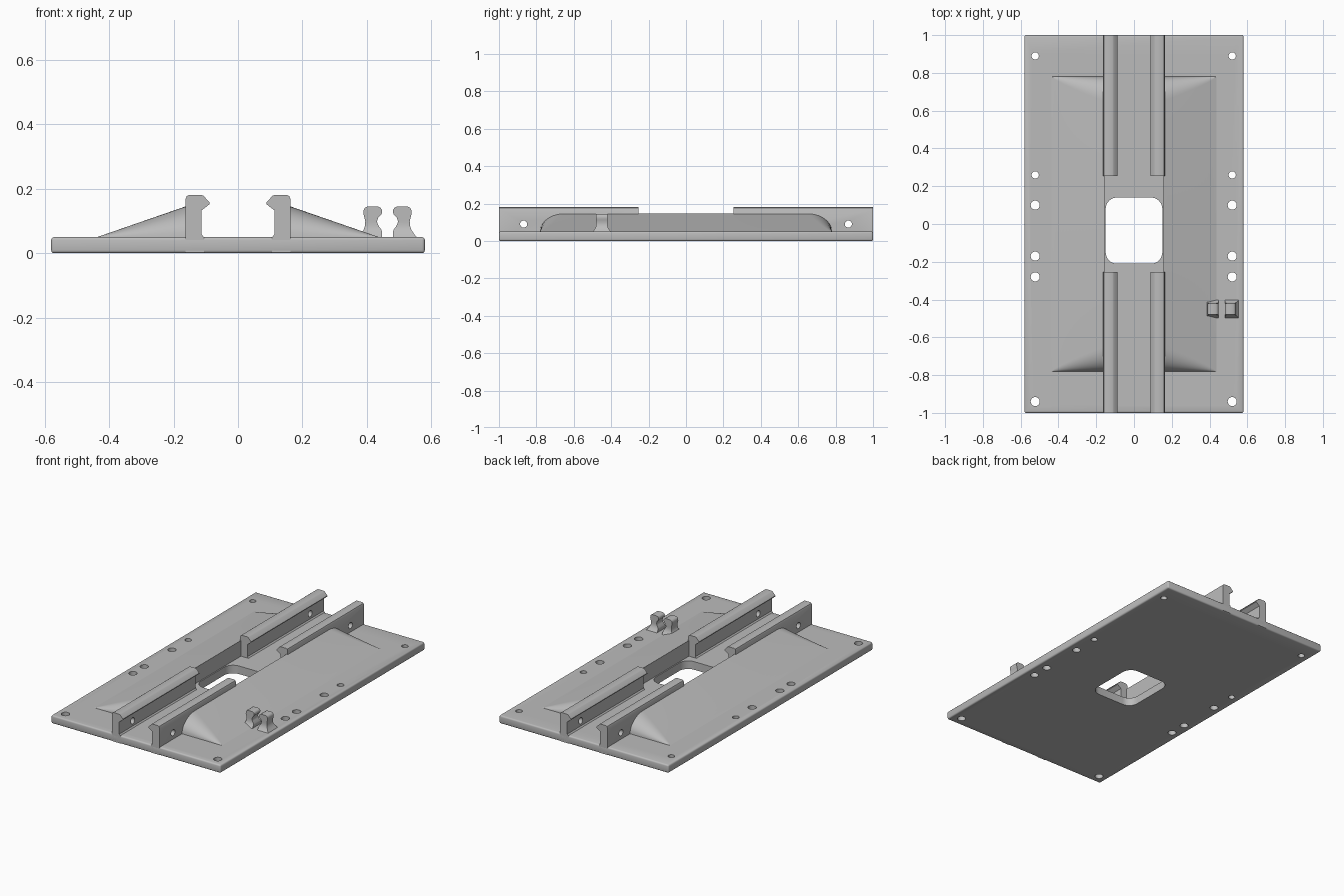
import bpy, bmesh, math

cube = bpy.data.objects.get("Cube")
if cube:
    bpy.data.objects.remove(cube, do_unlink=True)

grey = bpy.data.materials.new("mid_grey")
grey.use_nodes = True
colour = (0.5, 0.5, 0.5, 1)
grey.diffuse_color = colour
grey.node_tree.nodes["Principled BSDF"].inputs["Base Color"].default_value = colour


def make(name, verts, faces):
    mesh = bpy.data.meshes.new(name)
    mesh.from_pydata(verts, [], faces)
    bm = bmesh.new()
    bm.from_mesh(mesh)
    bmesh.ops.recalc_face_normals(bm, faces=bm.faces)
    bm.to_mesh(mesh)
    bm.free()
    mesh.materials.append(grey)
    obj = bpy.data.objects.new(name, mesh)
    bpy.context.collection.objects.link(obj)
    return obj


def loft(name, rings):
    """Closed solid through rings that share one point count."""
    n = len(rings[0])
    faces = [(k * n + i, k * n + (i + 1) % n, (k + 1) * n + (i + 1) % n, (k + 1) * n + i)
             for k in range(len(rings) - 1) for i in range(n)]
    last = (len(rings) - 1) * n
    faces += [tuple(range(n)), tuple(range(last, last + n))]
    return make(name, [p for r in rings for p in r], faces)


def select(obj):
    bpy.ops.object.select_all(action='DESELECT')
    obj.select_set(True)
    bpy.context.view_layer.objects.active = obj


def smooth(obj, angle=35):
    select(obj)
    bpy.ops.object.shade_smooth_by_angle(angle=math.radians(angle))


def cut(obj, cutter):
    mod = obj.modifiers.new("cut", 'BOOLEAN')
    mod.operation, mod.solver, mod.object = 'DIFFERENCE', 'EXACT', cutter
    select(obj)
    bpy.ops.object.modifier_apply(modifier=mod.name)
    bpy.data.objects.remove(cutter, do_unlink=True)


def circle(x, y, r, start=0, sweep=360, n=24):
    return [(x + r * math.cos(math.radians(start + sweep * i / n)),
             y + r * math.sin(math.radians(start + sweep * i / n))) for i in range(n)]


def prism_z(name, outline):
    return loft(name, [[(x, y, z) for x, y in outline] for z in (-0.1, 0.3)])


# Base plate with softened edges
W, T = 0.58, 0.05
box = [(-W, -1), (W, -1), (W, 1), (-W, 1)]
plate = loft("base_plate", [[(x, y, z) for x, y in box] for z in (0, T)])
bevel = plate.modifiers.new("bevel", 'BEVEL')
bevel.width, bevel.segments = 0.009, 3
select(plate)
bpy.ops.object.modifier_apply(modifier="bevel")

# Rounded window in the middle
window, r = [], 0.06
for k, (x, y) in enumerate([(0.09, 0.08), (-0.09, 0.08), (-0.09, -0.15), (0.09, -0.15)]):
    window += circle(x, y, r, 90 * k, 90, 8) + [(
        x + r * math.cos(math.radians(90 * k + 90)), y + r * math.sin(math.radians(90 * k + 90)))]
cut(plate, prism_z("window_cutter", window))

# Screw holes along both long edges
for y, radius in [(0.89, 0.019), (0.26, 0.019), (0.1, 0.024),
                  (-0.17, 0.024), (-0.28, 0.024), (-0.94, 0.024)]:
    for x in (-0.523, 0.52):
        cut(plate, prism_z("hole_cutter", circle(x, y, radius)))
smooth(plate)

# Four hooked rails, each with a cross hole
profile = [(0.163, 0.002), (0.163, 0.168), (0.159, 0.177), (0.152, 0.181), (0.114, 0.181),
           (0.107, 0.178), (0.088, 0.157), (0.088, 0.152), (0.113, 0.133),
           (0.113, 0.058), (0.105, 0.049), (0.105, 0.002)]
for side, sx in (("left", 1), ("right", -1)):
    for end, sy in (("front", -1), ("back", 1)):
        rail = loft(f"{end}_{side}_rail",
                    [[(sx * x, sy * y, z) for x, z in profile] for y in (0.253, 1)])
        ring = circle(sy * 0.868, 0.09, 0.019)
        cut(rail, loft("pin_cutter", [[(x, y, z) for y, z in ring] for x in (-0.3, 0.3)]))
        smooth(rail)

# Sloping ramps beside the rails, rounded down at both ends
inner, outer, height, cols, steps = 0.157, 0.437, 0.097, 16, 10
for side, sx in (("left", 1), ("right", -1)):
    verts, faces, rows = [], [], 2 * steps + 2
    for c in range(cols + 1):
        f = 1 - c / cols
        h, reach = height * f, 0.13 * f ** 0.8
        arc = [(0.78 - reach * (1 - math.cos(a)), T + h * math.sin(a))
               for a in (math.pi / 2 * i / steps for i in range(steps + 1))]
        line = [(-y, z) for y, z in arc] + arc[::-1]
        verts += [(sx * (outer + (inner - outer) * f), y, z) for y, z in line]
    for c in range(cols):
        for j in range(rows - 1):
            a = c * rows + j
            faces.append((a, a + 1, a + rows + 1, a + rows))
    faces.append(tuple(range(rows)))
    smooth(make(f"{side}_ramp", verts, faces), 40)

# Cable clip: two facing prongs as (height, inner, outer, half depth)
layers = [(0.045, 0.017, 0.094, 0.052), (0.055, 0.017, 0.086, 0.044),
          (0.065, 0.017, 0.079, 0.037), (0.073, 0.019, 0.074, 0.033),
          (0.085, 0.028, 0.07, 0.03), (0.098, 0.033, 0.069, 0.03),
          (0.112, 0.028, 0.072, 0.03), (0.122, 0.018, 0.075, 0.03),
          (0.134, 0.017, 0.074, 0.03), (0.141, 0.022, 0.07, 0.03),
          (0.145, 0.03, 0.062, 0.03)]
for name, s in (("outer_clip_prong", 1), ("inner_clip_prong", -1)):
    rings = [[(0.464 + s * u, -0.45 + v, z) for u, v in ((a, -d), (b, -d), (b, d), (a, d))]
             for z, a, b, d in layers]
    smooth(loft(name, rings), 50)
